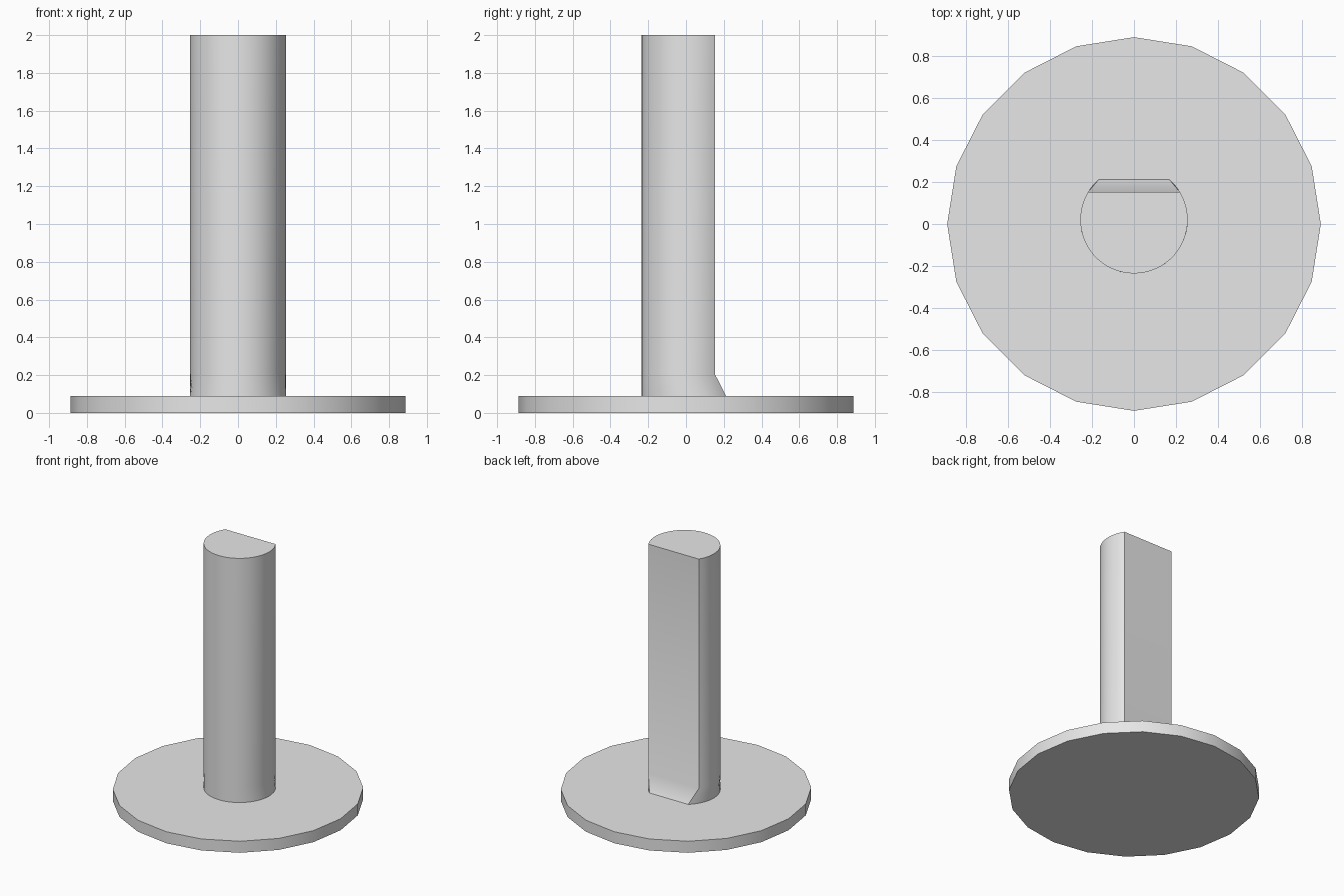
import bpy
import math

cube = bpy.data.objects.get("Cube")
if cube:
    bpy.data.objects.remove(cube, do_unlink=True)

grey = bpy.data.materials.new("light_grey")
grey.use_nodes = True
grey.diffuse_color = (0.8, 0.8, 0.8, 1)
grey.node_tree.nodes["Principled BSDF"].inputs["Base Color"].default_value = (0.8, 0.8, 0.8, 1)


def loft(name, rings):
    """Join equal-sized rings, listed from bottom to top, into a capped solid."""
    n = len(rings[0])
    verts = [p for ring in rings for p in ring]
    faces = [tuple(reversed(range(n))), tuple(range(len(verts) - n, len(verts)))]
    for k in range(len(rings) - 1):
        for i in range(n):
            j = (i + 1) % n
            faces.append((k * n + i, k * n + j, (k + 1) * n + j, (k + 1) * n + i))
    mesh = bpy.data.meshes.new(name)
    mesh.from_pydata(verts, [], faces)
    mesh.materials.append(grey)
    obj = bpy.data.objects.new(name, mesh)
    bpy.context.collection.objects.link(obj)
    bpy.ops.object.select_all(action='DESELECT')
    obj.select_set(True)
    bpy.context.view_layer.objects.active = obj
    bpy.ops.object.shade_smooth_by_angle(angle=math.radians(30))
    return obj


def circle(radius, z, sides):
    return [(radius * math.cos(math.tau * i / sides),
             radius * math.sin(math.tau * i / sides), z) for i in range(sides)]


def d_section(z, flat_y, radius=0.255, centre_y=0.02, steps=40):
    """Circle cut off by a straight chord on the back side."""
    cut = math.asin((flat_y - centre_y) / radius)
    start, sweep = math.pi - cut, math.pi + 2 * cut
    angles = [start + sweep * i / steps for i in range(steps + 1)]
    return [(radius * math.cos(a), centre_y + radius * math.sin(a), z) for a in angles]


# Flat twenty-sided base plate
base_height = 0.09
loft("base_disc", [circle(0.888, z, 20) for z in (0, base_height)])

# D-shaped post, its flat back flaring out into a ramp at the foot
flat = 0.153
loft("d_shaped_post", [
    d_section(base_height, 0.212),
    d_section(0.205, flat),
    d_section(2.0, flat),
])
